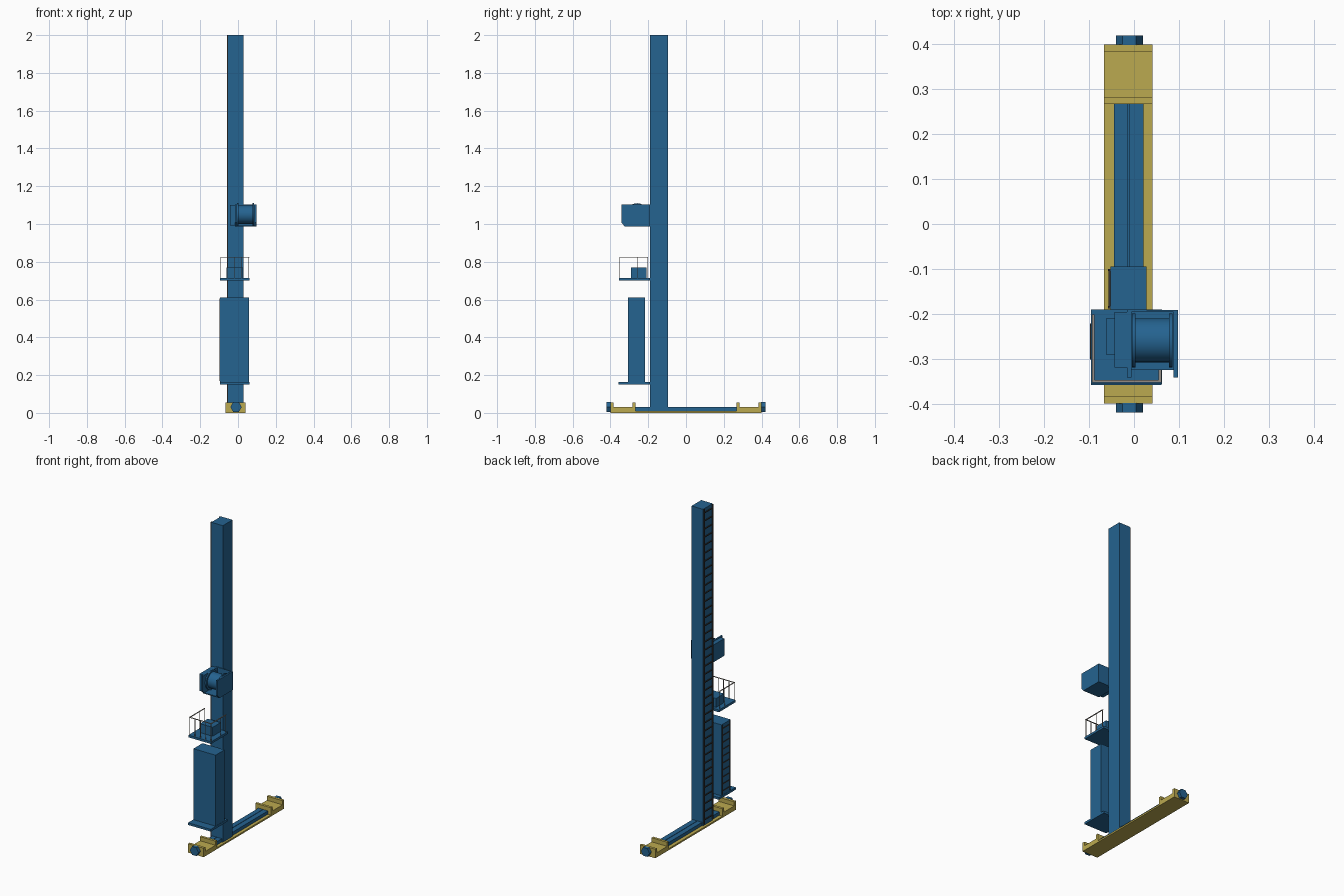
import bpy, math

if "Cube" in bpy.data.objects:
    bpy.data.objects.remove(bpy.data.objects["Cube"])

def mat(name, col):
    m = bpy.data.materials.new(name)
    m.diffuse_color = (*col, 1)
    m.use_nodes = True
    m.node_tree.nodes["Principled BSDF"].inputs["Base Color"].default_value = m.diffuse_color
    return m

BLUE = mat("steel blue", (0.018, 0.125, 0.28))
YELLOW = mat("dull yellow", (0.50, 0.40, 0.08))
DARK = mat("dark grey", (0.04, 0.037, 0.035))
GREY = mat("warm grey", (0.30, 0.27, 0.24))

def mesh(name, verts, faces, m):
    me = bpy.data.meshes.new(name)
    me.from_pydata(verts, [], faces)
    me.materials.append(m)
    o = bpy.data.objects.new(name, me)
    bpy.context.collection.objects.link(o)
    return o

def box(name, x0, x1, y0, y1, z0, z1, m=BLUE):
    v = [(x, y, z) for z in (z0, z1) for x, y in ((x0, y0), (x1, y0), (x1, y1), (x0, y1))]
    f = [(3, 2, 1, 0), (4, 5, 6, 7), (0, 1, 5, 4), (1, 2, 6, 5), (2, 3, 7, 6), (3, 0, 4, 7)]
    return mesh(name, v, f, m)

def extrude_x(name, prof, x0, x1, m=BLUE):
    """Extrude a counter-clockwise (y, z) profile along x."""
    n = len(prof)
    v = [(x, y, z) for x in (x0, x1) for y, z in prof]
    f = [tuple(range(n))[::-1], tuple(range(n, 2 * n))]
    f += [(i, (i + 1) % n, n + (i + 1) % n, n + i) for i in range(n)]
    return mesh(name, v, f, m)

def cyl(name, r, depth, loc, rot, sides, m=BLUE, smooth=False):
    bpy.ops.mesh.primitive_cylinder_add(vertices=sides, radius=r, depth=depth, location=loc, rotation=rot)
    o = bpy.context.object
    o.name = name
    o.data.materials.append(m)
    if smooth:
        bpy.ops.object.shade_smooth_by_angle()
    return o

CX = -0.0125  # centre line of the rail and mast

# Base: yellow sole plate, lipped end blocks, twin blue beams, hexagonal buffers
box("sole_plate", -0.067, 0.041, -0.27, 0.27, 0, 0.01, YELLOW)
for s, tag in ((-1, "front"), (1, "back")):
    prof = [(0.267, 0), (0.40, 0), (0.40, 0.056), (0.383, 0.056), (0.383, 0.03),
            (0.283, 0.03), (0.283, 0.056), (0.267, 0.056)]
    if s < 0:
        prof = [(-y, z) for y, z in prof][::-1]
    extrude_x(tag + "_end_block", prof, -0.067, 0.041, YELLOW)
    cyl(tag + "_buffer", 0.03, 0.022, (-0.0105, s * 0.409, 0.031), (math.pi / 2, math.pi / 6, 0), 6)
for x0, x1, tag in ((-0.045, CX - 0.0015, "left"), (CX + 0.0015, 0.021, "right")):
    box(tag + "_base_beam", x0, x1, -0.267, 0.267, 0.01, 0.031)
box("base_beam_web", CX - 0.0015, CX + 0.0015, -0.267, 0.267, 0.01, 0.02)

# Mast
box("mast", -0.052, 0.028, -0.191, -0.095, 0.01, 2.0)

# Ladders on the left side of mast and cabinet
def ladder(name, x0, x1, y0, y1, z0, z1, step):
    for i, y in enumerate((y0, y1 - 0.005)):
        box(f"{name}_stile_{i}", x0, x1, y, y + 0.005, z0, z1, DARK)
    n = int((z1 - z0) / step)
    for i in range(n):
        z = z0 + (i + 0.5) * (z1 - z0) / n
        box(f"{name}_rung_{i}", x0 + 0.001, x1, y0, y1, z - 0.003, z + 0.003, DARK)

ladder("mast_ladder", -0.058, -0.051, -0.188, -0.1, 0.02, 2.0, 0.05)
ladder("cabinet_ladder", -0.0985, -0.094, -0.302, -0.222, 0.17, 0.605, 0.04)

# Electrical cabinet on its bracket
box("cabinet_shelf", -0.096, 0.061, -0.358, -0.19, 0.15, 0.164)
box("cabinet", -0.095, 0.059, -0.307, -0.217, 0.164, 0.61)

# Service platform with control box and railing
box("platform", -0.096, 0.062, -0.356, -0.19, 0.70, 0.714)
box("control_box", -0.062, 0.027, -0.29, -0.21, 0.714, 0.77)
T, W = 0.0015, 0.003
XL, XR, YF, YB, ZT = -0.0905, 0.0580, -0.350, -0.205, 0.826
posts = [(XL + (XR - XL) * i / 4, YF) for i in range(5)]
posts += [(x, y) for x in (XL, XR) for y in (-0.255, YB)]
for i, (x, y) in enumerate(posts):
    box(f"railing_post_{i}", x - T, x + T, y - T, y + T, 0.714, ZT - 0.002, GREY)
box("front_rail", XL - W, XR + W, YF - W, YF + W, ZT - 0.003, ZT, GREY)
for x, tag in ((XL, "left"), (XR, "right")):
    box(tag + "_rail", x - W, x + W, YF + W, YB + W, ZT - 0.003, ZT, GREY)

# Winch: cheek plates with clipped corner, floor, back plate, drum, motor
cheek = [(-0.191, 0.988), (-0.191, 1.103), (-0.342, 1.103), (-0.342, 1.008), (-0.325, 0.988)][::-1]
extrude_x("left_cheek", cheek, -0.016, -0.006)
extrude_x("right_cheek", cheek, 0.088, 0.098)
box("winch_floor", -0.016, 0.098, -0.325, -0.191, 0.986, 0.992)
box("winch_back", -0.016, 0.098, -0.196, -0.191, 0.988, 1.103)
AX = (0, math.pi / 2, 0)
cyl("drum", 0.049, 0.09, (0.041, -0.259, 1.05), AX, 32, smooth=True)
for x, tag in ((-0.001, "left"), (0.082, "right")):
    cyl(tag + "_flange", 0.06, 0.008, (x, -0.259, 1.05), AX, 32, smooth=True)
box("winch_motor", -0.043, -0.016, -0.32, -0.196, 0.992, 1.1)
